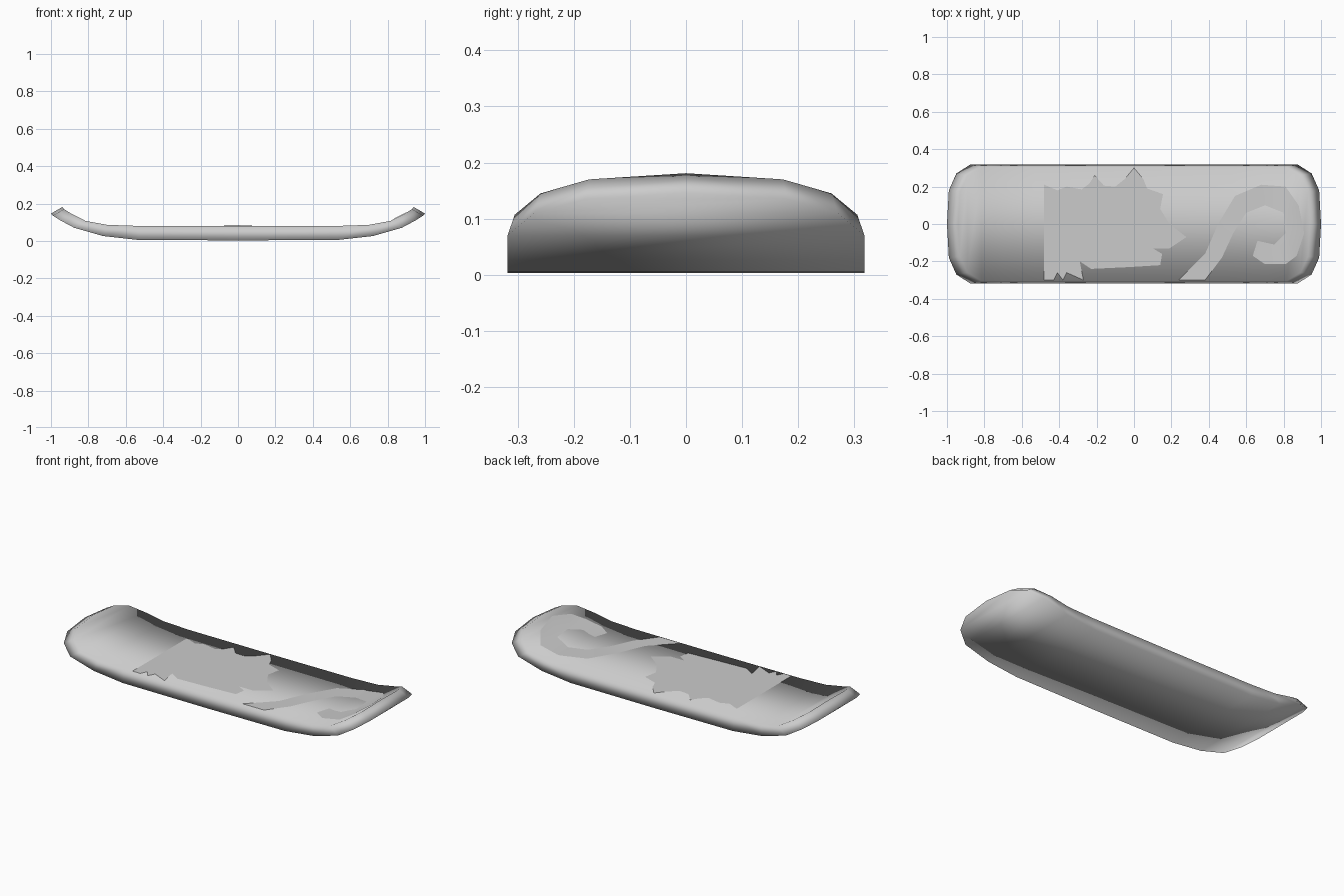
import bpy, bmesh

if "Cube" in bpy.data.objects:
    bpy.data.objects.remove(bpy.data.objects["Cube"])

# Half profile: |x|, half width, underside height, rim shift in x, rim shift in z
STATIONS = [
    (0.00, 0.318, 0.003, 0.00, 0.076),
    (0.53, 0.318, 0.005, 0.00, 0.075),
    (0.72, 0.318, 0.026, -0.02, 0.060),
    (0.875, 0.318, 0.070, -0.06, 0.037),
    (0.95, 0.27, 0.110, -0.06, 0.035),
    (0.99, 0.18, 0.135, -0.06, 0.035),
    (1.00, 0.0, 0.146, -0.06, 0.035),
]
INSET = 0.96  # the upper face is slightly narrower than the underside
TOP = [(s[0] + s[3], s[2] + s[4]) for s in STATIONS]


def top_height(x):
    x = abs(x)
    for (x0, z0), (x1, z1) in zip(TOP, TOP[1:]):
        if x <= x1:
            return z0 + (z1 - z0) * (x - x0) / (x1 - x0)
    return TOP[-1][1]


def finish(bm, name):
    me = bpy.data.meshes.new(name)
    bm.to_mesh(me)
    bm.free()
    me.shade_smooth()
    ob = bpy.data.objects.new(name, me)
    bpy.context.collection.objects.link(ob)
    return ob


# Deck: solid board with upturned rounded ends
bm = bmesh.new()
full = [(-1, s) for s in reversed(STATIONS)] + [(1, s) for s in STATIONS[1:]]
rows, upper = [], {}
for side, (x, w, z, dx, dz) in full:
    row = [bm.verts.new((side * x, y, z)) for y in ([-w, w] if w else [0.0])]
    for v in row:
        upper[v] = bm.verts.new((side * (x + dx), v.co.y * INSET, z + dz))
    rows.append(row)
for a, b in zip(rows, rows[1:]):
    loop = a + b[::-1]
    bm.faces.new(loop)                          # underside
    bm.faces.new([upper[v] for v in loop])      # top
    for i in (0, -1):                           # sides
        bm.faces.new((a[i], b[i], upper[b[i]], upper[a[i]]))
bmesh.ops.recalc_face_normals(bm, faces=bm.faces[:])
finish(bm, "deck")


# Flat graphics laid on the deck and bent along it
def graphic(name, outline):
    bm = bmesh.new()
    f = bm.faces.new([bm.verts.new((x, y, 0)) for x, y in outline])
    f.normal_update()
    if f.normal.z < 0:
        f.normal_flip()
    bmesh.ops.triangulate(bm, faces=bm.faces[:])
    for cut in (0.53, 0.62, 0.70, 0.76, 0.815):
        bmesh.ops.bisect_plane(bm, geom=bm.verts[:] + bm.edges[:] + bm.faces[:],
                               plane_co=(cut, 0, 0), plane_no=(1, 0, 0))
    for v in bm.verts:
        v.co.z = top_height(v.co.x) + 0.002
    return finish(bm, name)


graphic("animal_head_graphic", [
    (-0.48, 0.21), (-0.41, 0.18), (-0.36, 0.20), (-0.28, 0.185), (-0.24, 0.215),
    (-0.21, 0.26), (-0.16, 0.205), (-0.10, 0.20), (-0.05, 0.24), (0.0, 0.30),
    (0.05, 0.24), (0.07, 0.19), (0.155, 0.16), (0.14, 0.08), (0.19, 0.0),
    (0.28, -0.07), (0.19, -0.13), (0.10, -0.13), (0.15, -0.16),
    (0.14, -0.22), (-0.02, -0.23), (-0.23, -0.24), (-0.29, -0.20), (-0.27, -0.30),
    (-0.36, -0.26), (-0.38, -0.30), (-0.41, -0.26), (-0.43, -0.30), (-0.48, -0.30)])

graphic("curled_tail_graphic", [
    (0.24, -0.30), (0.38, -0.16), (0.45, 0.0), (0.54, 0.15), (0.68, 0.21),
    (0.81, 0.20), (0.88, 0.10), (0.91, -0.05), (0.87, -0.17), (0.81, -0.215),
    (0.70, -0.215), (0.635, -0.17), (0.66, -0.09), (0.75, -0.11), (0.81, -0.05),
    (0.80, 0.06), (0.70, 0.10), (0.60, 0.06), (0.53, -0.05), (0.47, -0.18),
    (0.38, -0.30)])
